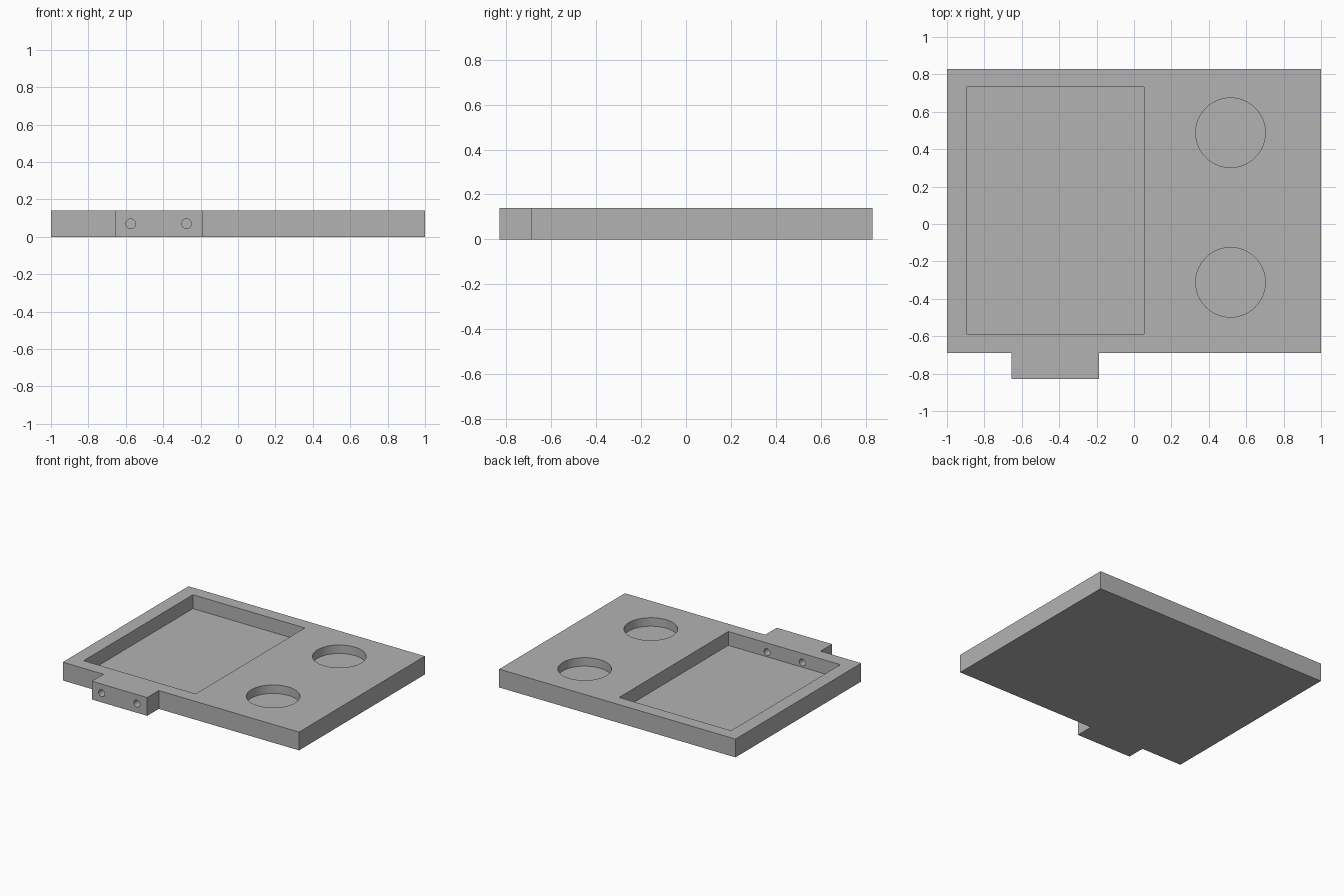
import bpy, bmesh, math

if "Cube" in bpy.data.objects:
    bpy.data.objects.remove(bpy.data.objects["Cube"])

H = 0.14
grey = bpy.data.materials.new("plain grey")
grey.diffuse_color = (0.45, 0.45, 0.45, 1)
grey.use_nodes = True
grey.node_tree.nodes["Principled BSDF"].inputs["Base Color"].default_value = grey.diffuse_color

# Tray body with front tab, extruded from its outline
outline = [(-1, -0.69), (-0.656, -0.69), (-0.656, -0.83), (-0.187, -0.83),
           (-0.187, -0.69), (1, -0.69), (1, 0.83), (-1, 0.83)]
bm = bmesh.new()
base = bm.faces.new([bm.verts.new((x, y, 0)) for x, y in outline])
top = bmesh.ops.extrude_face_region(bm, geom=[base])["geom"]
bmesh.ops.translate(bm, vec=(0, 0, H),
                    verts=[g for g in top if isinstance(g, bmesh.types.BMVert)])
bmesh.ops.recalc_face_normals(bm, faces=bm.faces[:])
mesh = bpy.data.meshes.new("tray_body")
bm.to_mesh(mesh)
bm.free()
body = bpy.data.objects.new("tray_body", mesh)
bpy.context.collection.objects.link(body)
mesh.materials.append(grey)


def cut(cutter, name):
    """Subtract a cutter from the tray, then discard it."""
    cutter.name = name
    cutter.hide_render = True
    cutter.data.materials.append(grey)
    bpy.context.view_layer.objects.active = body
    mod = body.modifiers.new(name, "BOOLEAN")
    mod.operation = "DIFFERENCE"
    mod.solver = "EXACT"
    mod.object = cutter
    bpy.ops.object.modifier_apply(modifier=mod.name)
    bpy.data.objects.remove(cutter)


def cylinder(radius, depth, location, rotation=(0, 0, 0), sides=64):
    bpy.ops.mesh.primitive_cylinder_add(vertices=sides, radius=radius, depth=depth,
                                        location=location, rotation=rotation)
    return bpy.context.object


# Rectangular pocket
floor, lid = 0.034, 0.3
bpy.ops.mesh.primitive_cube_add(size=1, location=(-0.421, 0.073, (floor + lid) / 2))
pocket = bpy.context.object
pocket.scale = (0.948, 1.32, lid - floor)
bpy.context.view_layer.update()
cut(pocket, "pocket_cutter")

# Round recesses
floor = 0.075
for y in (0.488, -0.312):
    cut(cylinder(0.186, lid - floor, (0.516, y, (floor + lid) / 2)), "recess_cutter")

# Holes through the tab into the pocket
for x in (-0.573, -0.275):
    cut(cylinder(0.026, 0.5, (x, -0.75, 0.07), (math.pi / 2, 0, 0), 32), "tab_hole_cutter")

# Smooth hole walls, crisp edges
bpy.ops.object.select_all(action="DESELECT")
body.select_set(True)
bpy.context.view_layer.objects.active = body
bpy.ops.object.shade_smooth_by_angle(angle=math.radians(30))
